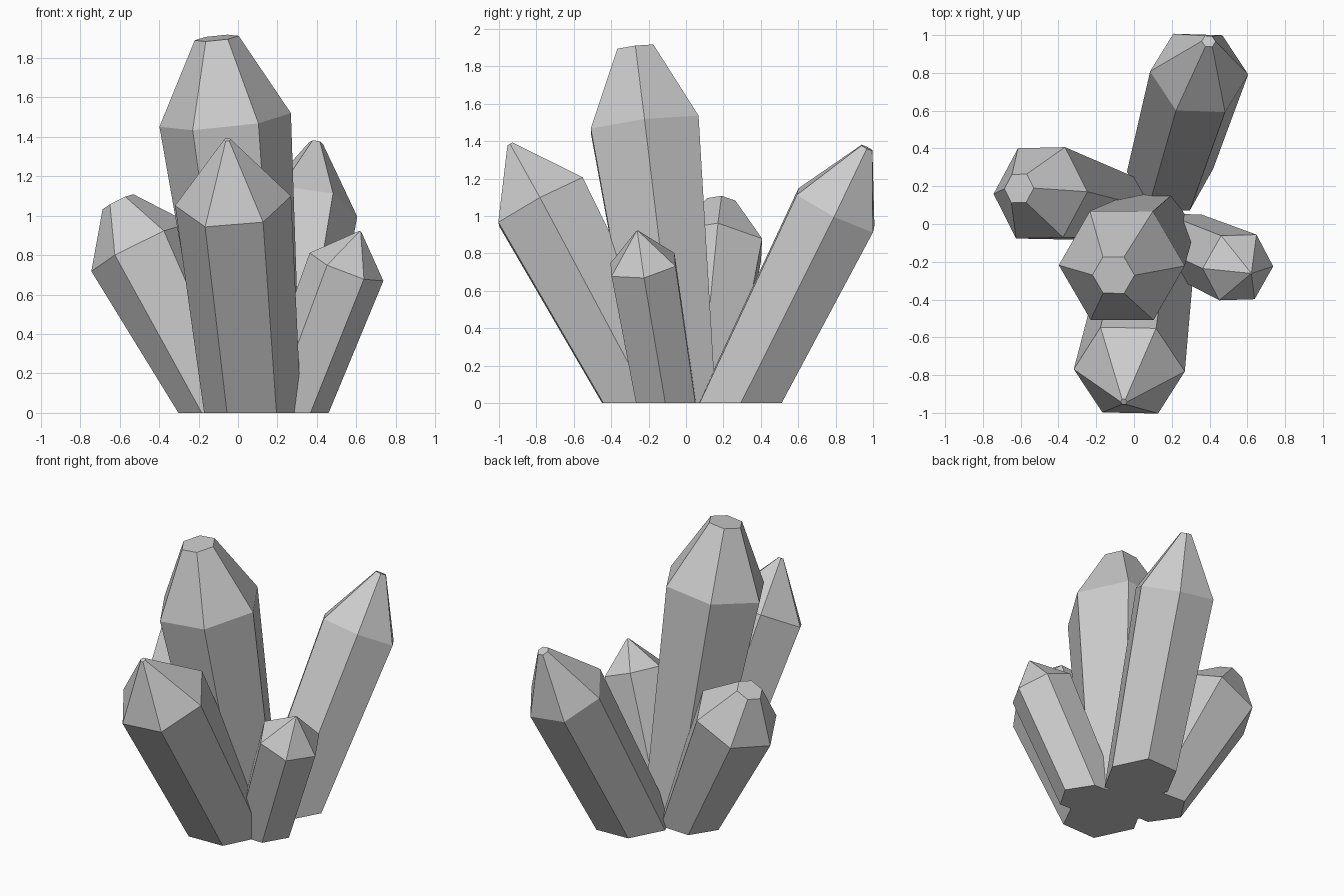
import bpy, bmesh, math
from mathutils import Vector

if "Cube" in bpy.data.objects:
    bpy.data.objects.remove(bpy.data.objects["Cube"])

UP = Vector((0, 0, 1))


def crystal(name, base, shoulder, tip_z, r_base, r_shoulder, r_tip):
    """Leaning six-sided crystal: flaring prism plus a pointed cap, cut flat on the ground."""
    base, shoulder = Vector(base), Vector(shoulder)
    axis = shoulder - base
    tip = base + axis * (tip_z / shoulder.z)
    turn = UP.rotation_difference(axis)
    # start below the ground so the cut at z = 0 is complete
    under = 0.35
    root = base - axis * under
    r_root = r_base - (r_shoulder - r_base) * under

    bm = bmesh.new()
    rings = []
    for centre, r in ((root, r_root), (shoulder, r_shoulder), (tip, r_tip)):
        ring = []
        for i in range(6):
            a = math.radians(60 * i)
            ring.append(bm.verts.new(centre + turn @ Vector((r * math.cos(a), r * math.sin(a), 0))))
        rings.append(ring)
    for lo, hi in zip(rings, rings[1:]):
        for i in range(6):
            j = (i + 1) % 6
            bm.faces.new((lo[i], lo[j], hi[j], hi[i]))
    bm.faces.new(rings[-1])
    bm.faces.new(rings[0][::-1])

    # flat foot on the ground
    cut = bmesh.ops.bisect_plane(bm, geom=bm.verts[:] + bm.edges[:] + bm.faces[:],
                                 plane_co=(0, 0, 0), plane_no=UP, clear_inner=True)
    rim = [e for e in cut["geom_cut"] if isinstance(e, bmesh.types.BMEdge)]
    bmesh.ops.holes_fill(bm, edges=rim, sides=0)
    bmesh.ops.recalc_face_normals(bm, faces=bm.faces[:])

    mesh = bpy.data.meshes.new(name)
    bm.to_mesh(mesh)
    bm.free()
    bpy.context.collection.objects.link(bpy.data.objects.new(name, mesh))


# name, base centre, shoulder centre, tip height, base / shoulder / tip radius
crystal("main_crystal", (0.09, -0.04, 0), (-0.065, -0.22, 1.485), 1.90, 0.23, 0.335, 0.112)
crystal("front_crystal", (0.075, -0.20, 0), (-0.025, -0.775, 1.075), 1.385, 0.245, 0.295, 0.018)
crystal("back_crystal", (0.19, 0.285, 0), (0.345, 0.80, 1.03), 1.365, 0.226, 0.262, 0.037)
crystal("left_crystal", (-0.08, 0.08, 0), (-0.495, 0.165, 0.84), 1.07, 0.19, 0.277, 0.087)
crystal("right_crystal", (0.265, -0.105, 0), (0.55, -0.23, 0.74), 0.92, 0.18, 0.20, 0.006)
